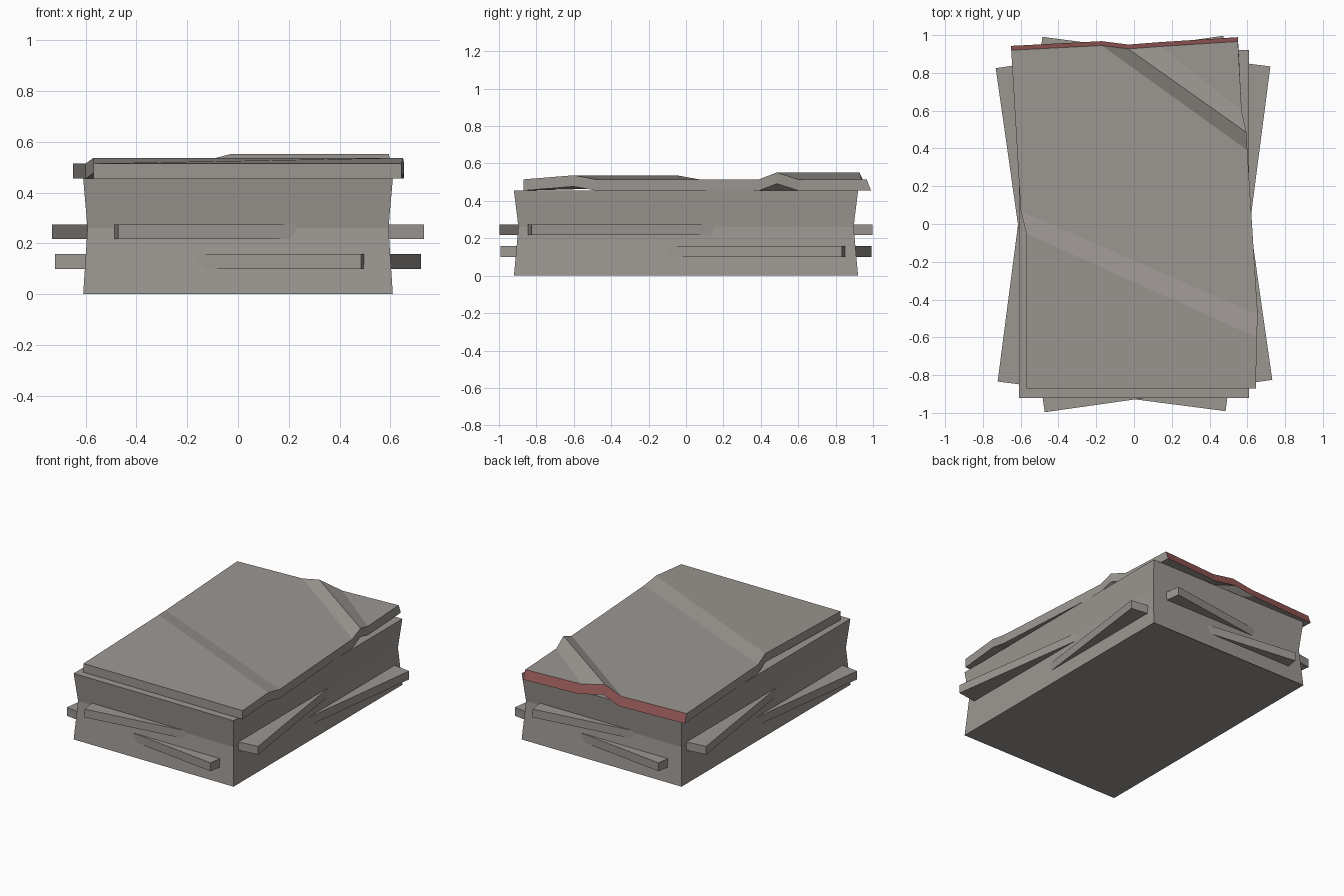
import bpy, bmesh, math
from mathutils import Matrix

if "Cube" in bpy.data.objects:
    bpy.data.objects.remove(bpy.data.objects["Cube"])


def material(name, rgb):
    m = bpy.data.materials.new(name)
    m.diffuse_color = (*rgb, 1)
    m.use_nodes = True
    m.node_tree.nodes["Principled BSDF"].inputs["Base Color"].default_value = m.diffuse_color
    return m


PAPER = material("grey paper", (0.33, 0.308, 0.288))
RED = material("red edge", (0.30, 0.10, 0.095))


def finish(name, bm, red_rule=None):
    bmesh.ops.recalc_face_normals(bm, faces=bm.faces)
    bm.normal_update()
    if red_rule:
        for f in bm.faces:
            f.material_index = 1 if red_rule(f) else 0
    mesh = bpy.data.meshes.new(name)
    bm.to_mesh(mesh)
    bm.free()
    mesh.materials.append(PAPER)
    mesh.materials.append(RED)
    ob = bpy.data.objects.new(name, mesh)
    bpy.context.collection.objects.link(ob)


def box(bm, sx, sy, z0, z1, angle=0):
    mat = (Matrix.Rotation(math.radians(angle), 4, 'Z')
           @ Matrix.Translation((0, 0, (z0 + z1) / 2))
           @ Matrix.Diagonal((sx, sy, z1 - z0, 1)))
    bmesh.ops.create_cube(bm, size=1, matrix=mat)


# Main stack, pinched at mid height, with a thin red strip under the back edge
bm = bmesh.new()
box(bm, 1.22, 1.84, 0, 0.455)
everything = bm.verts[:] + bm.edges[:] + bm.faces[:]
cut = bmesh.ops.bisect_plane(bm, geom=everything, plane_co=(0, 0, 0.26), plane_no=(0, 0, 1))
for v in cut["geom_cut"]:
    if isinstance(v, bmesh.types.BMVert):
        v.co.x *= 0.972
        v.co.y *= 0.974
bottom = [f for f in bm.faces if f.normal.z < -0.9]
geom = bottom + [e for f in bottom for e in f.edges] + [v for f in bottom for v in f.verts]
bmesh.ops.bisect_plane(bm, geom=geom, plane_co=(0, 0.914, 0), plane_no=(0, 1, 0))
finish("paper_stack", bm,
       lambda f: f.normal.z < -0.9 and f.calc_center_median().y > 0.914)

# Two twisted layers poking out of the stack
for name, z0, z1, angle in (("upper_twisted_layer", 0.218, 0.275, 8.1),
                            ("lower_twisted_layer", 0.10, 0.158, -7.4)):
    bm = bmesh.new()
    box(bm, 1.217, 1.84, z0, z1, angle)
    finish(name, bm)

# Creased top sheet: left and right end of each crease, front to back
LOW, FOLD, HIGH = 0.515, 0.537, 0.552
creases = [((-0.57, -0.87), (0.645, -0.87), LOW),
           ((-0.57, -0.05), (0.65, -0.60), FOLD),
           ((-0.60, 0.07), (0.655, -0.48), LOW),
           ((-0.17, 0.945), (0.60, 0.39), LOW),
           ((-0.03, 0.927), (0.595, 0.485), HIGH),
           ((0.14, 0.94), (0.57, 0.60), LOW)]
bm = bmesh.new()
rows = [[bm.verts.new((*p, z)) for p in (a, b)] for a, b, z in creases]
back_left = bm.verts.new((-0.65, 0.92, LOW))
back_right = bm.verts.new((0.55, 0.966, LOW))
for i, ((a, b), (c, d)) in enumerate(zip(rows, rows[1:])):
    bm.faces.new([a, b, d, c, back_left] if i == 2 else [a, b, d, c])
bm.faces.new([*rows[-1], back_right])
ret = bmesh.ops.extrude_face_region(bm, geom=bm.faces[:], use_keep_orig=True)
for v in ret["geom"]:
    if isinstance(v, bmesh.types.BMVert):
        v.co.z -= 0.06
        if v.co.y > 0.9:          # back edge slants outward
            v.co.y += 0.023
finish("creased_top_sheet", bm,
       lambda f: f.normal.y > 0.7 and f.calc_center_median().y > 0.9)
